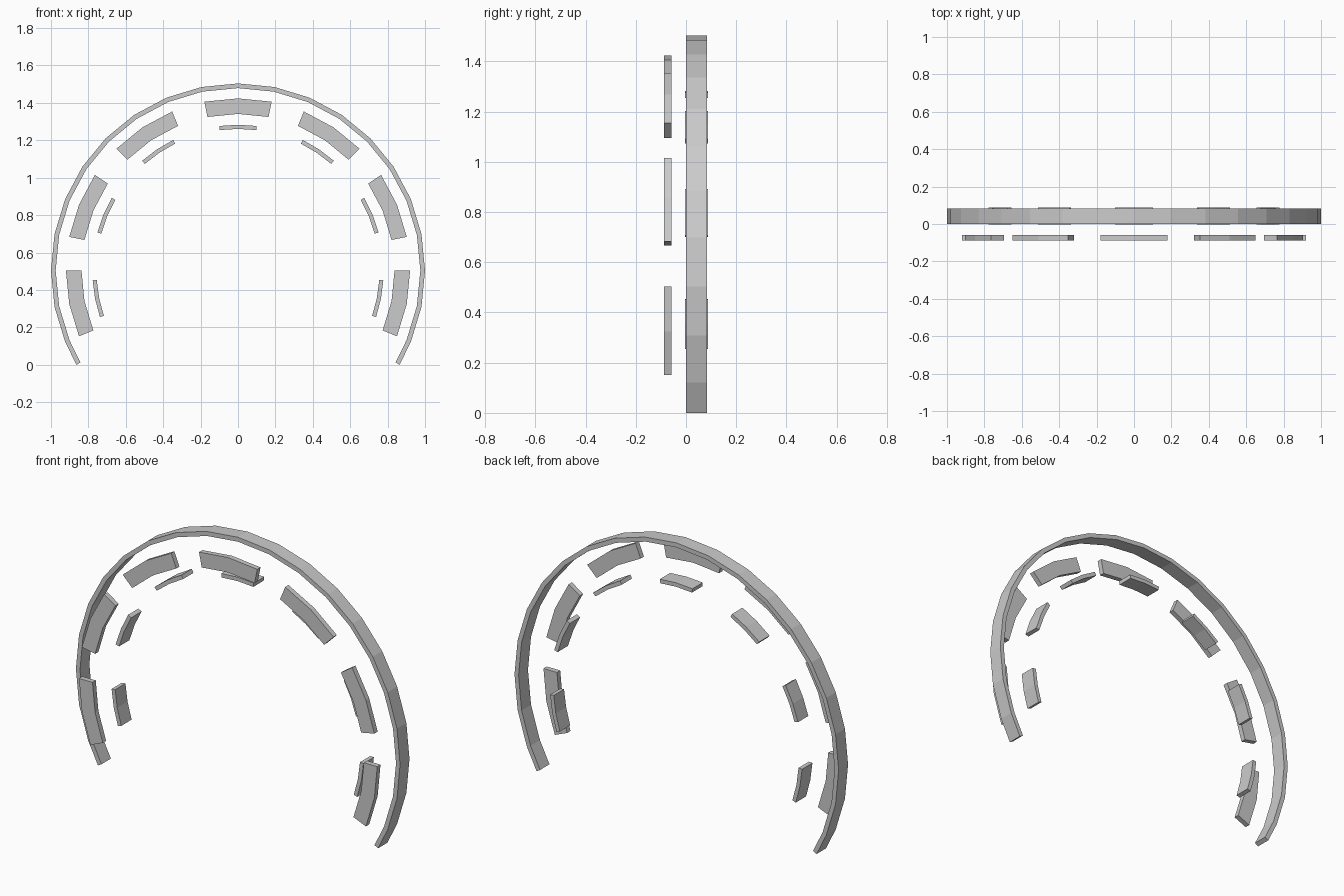
import bpy, bmesh
from math import sin, cos, radians

if "Cube" in bpy.data.objects:
    bpy.data.objects.remove(bpy.data.objects["Cube"])

ZC = 0.504      # height of the common arc centre
STEP = 11.25    # facet angle of the 32-sided circle


def arc_block(name, angles, r_in, r_out, y0, y1):
    """Solid faceted arc segment, swept in the XZ plane."""
    bm = bmesh.new()
    rings = []
    for a in angles:
        c, s = cos(radians(a)), sin(radians(a))
        rings.append([bm.verts.new((r * c, y, ZC + r * s))
                      for r, y in ((r_in, y0), (r_out, y0), (r_out, y1), (r_in, y1))])
    for p, q in zip(rings, rings[1:]):
        for i in range(4):
            j = (i + 1) % 4
            bm.faces.new((p[i], p[j], q[j], q[i]))
    bm.faces.new(rings[0])
    bm.faces.new(rings[-1][::-1])
    bmesh.ops.recalc_face_normals(bm, faces=bm.faces)
    mesh = bpy.data.meshes.new(name)
    bm.to_mesh(mesh)
    bm.free()
    obj = bpy.data.objects.new(name, mesh)
    bpy.context.collection.objects.link(obj)
    return obj


# Outer arch band, open at the bottom
arch = [-30.26] + [i * STEP for i in range(-2, 19)] + [210.26]
arc_block("outer_arch", arch, 0.975, 1.0, 0.0, 0.083)

# Seven front panels with a thin deep strip inside each one
for n in range(7):
    mid = -STEP + n * 3 * STEP
    arc_block(f"front_panel_{n + 1}", (mid - STEP, mid, mid + STEP),
              0.837, 0.92, -0.087, -0.058)
    arc_block(f"inner_strip_{n + 1}", (mid - 7.4, mid, mid + 7.4),
              0.757, 0.779, -0.004, 0.087)
